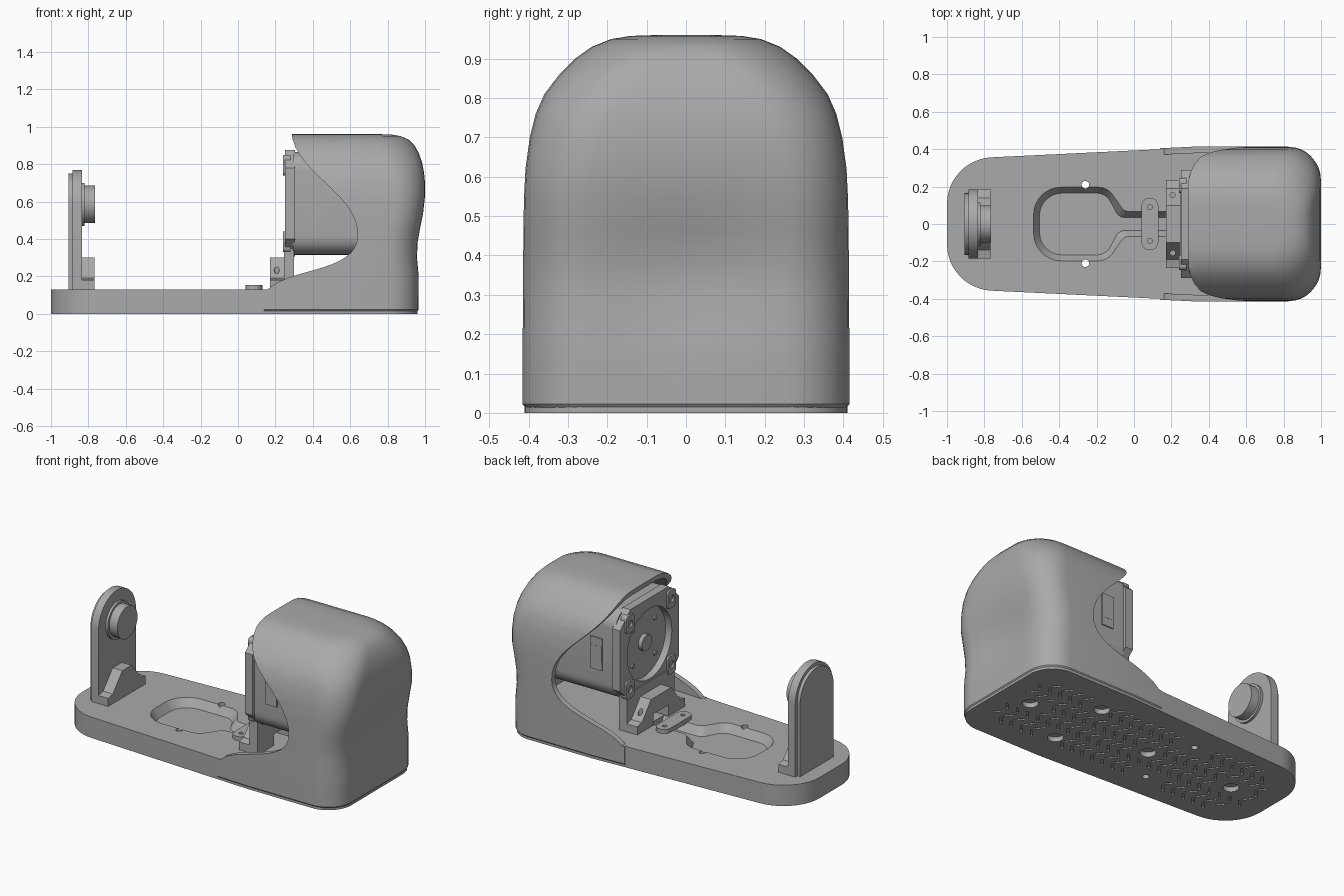
import bpy, bmesh
from math import sin, cos, tan, pi, radians
from mathutils import Vector
from mathutils.geometry import interpolate_bezier

if "Cube" in bpy.data.objects:
    bpy.data.objects.remove(bpy.data.objects["Cube"])


def material(name, rgb):
    m = bpy.data.materials.new(name)
    m.use_nodes = True
    m.diffuse_color = (*rgb, 1)
    m.node_tree.nodes["Principled BSDF"].inputs["Base Color"].default_value = (*rgb, 1)
    return m


GREY = material("plain grey", (0.4, 0.4, 0.4))
parts = []
AXES = {"x": lambda u, v, w: (w, u, v), "y": lambda u, v, w: (u, w, v), "z": lambda u, v, w: (u, v, w)}


def finish(name, bm):
    bmesh.ops.recalc_face_normals(bm, faces=bm.faces)
    me = bpy.data.meshes.new(name)
    bm.to_mesh(me)
    bm.free()
    ob = bpy.data.objects.new(name, me)
    bpy.context.collection.objects.link(ob)
    me.materials.append(GREY)
    parts.append(ob)
    return ob


def add_prism(bm, pts, axis, a, b, start_pts=None):
    # extruded polygon, optionally tapering from another outline
    place = AXES[axis]
    lo = [bm.verts.new(place(p[0], p[1], a)) for p in (start_pts or pts)]
    hi = [bm.verts.new(place(p[0], p[1], b)) for p in pts]
    n = len(pts)
    bm.faces.new(lo[::-1])
    bm.faces.new(hi)
    for i in range(n):
        j = (i + 1) % n
        bm.faces.new((lo[i], lo[j], hi[j], hi[i]))


def prism(name, pts, axis, a, b, start_pts=None):
    bm = bmesh.new()
    add_prism(bm, pts, axis, a, b, start_pts)
    return finish(name, bm)


def circle(u, v, r, n=32):
    return [(u + r * cos(2 * pi * i / n), v + r * sin(2 * pi * i / n)) for i in range(n)]


def box(u0, u1, v0, v1):
    return [(u0, v0), (u1, v0), (u1, v1), (u0, v1)]


def rounded(corners, n=8):
    # polygon with a fillet radius at each corner (u, v, r)
    out = []
    for i, (x, y, r) in enumerate(corners):
        p = Vector((x, y))
        if r == 0:
            out.append((x, y))
            continue
        u = (Vector(corners[i - 1][:2]) - p).normalized()
        v = (Vector(corners[(i + 1) % len(corners)][:2]) - p).normalized()
        ang = u.angle(v)
        c = p + (u + v).normalized() * (r / sin(ang / 2))
        d0, d1 = p + u * r / tan(ang / 2) - c, p + v * r / tan(ang / 2) - c
        phi = pi - ang
        for k in range(n + 1):
            w = k / n
            out.append(tuple(c + (d0 * sin((1 - w) * phi) + d1 * sin(w * phi)) / sin(phi)))
    return out


def mirrored(half):
    # closes a half outline across the centre line v = 0
    return half + [(u, -v, r) for u, v, r in reversed(half)]


def apply(ob, mod):
    bpy.context.view_layer.objects.active = ob
    bpy.ops.object.modifier_apply(modifier=mod.name)


def cut(ob, *cutters):
    for c in cutters:
        mod = ob.modifiers.new("cut", "BOOLEAN")
        mod.operation, mod.solver, mod.object = "DIFFERENCE", "EXACT", c
        apply(ob, mod)
        parts.remove(c)
        bpy.data.objects.remove(c)


# Base plate with cable pocket, screw holes and tread grooves
base = prism("base_plate", rounded(mirrored([(-1, .345, .25), (.35, .41, .5), (.96, .41, .16)]), 12), "z", 0, .13)
rim = rounded(mirrored([(-.54, .2, .15), (-.14, .2, .1), (-.05, .07, .05), (.2, .07, 0)]))
floor = rounded(mirrored([(-.505, .165, .12), (-.15, .165, .08), (-.08, .035, .05), (.2, .035, 0)]))
cut(base, prism("pocket", [(u, v) for u, v in rim], "z", .08, .135, floor))
for s in (-1, 1):
    cut(base, prism("screw_hole", circle(-.26, .21 * s, .02, 16), "z", -.1, .2))
for x, y in ((-.7, 0), (-.1, 0), (.4, .2), (.4, -.2), (.75, 0)):
    cut(base, prism("foot_recess", circle(x, y, .045, 24), "z", -.02, .03))

grooves = bmesh.new()
for row in range(24):
    x = -.86 + .073 * row
    for k in range(-5, 5):
        y, lean = .07 * k + .035, .02 * (-1) ** k
        limit = .31 - max(0, -x - .68) * .9 - max(0, x - .75)
        near_recess = any(abs(x - px) < .09 and abs(y - py) < .08
                          for px, py in ((-.7, 0), (-.1, 0), (.4, .2), (.4, -.2), (.75, 0), (-.26, .21), (-.26, -.21)))
        if abs(y) < limit and not near_recess:
            add_prism(grooves, [(x - lean, y - .025), (x - lean + .016, y - .025),
                                (x + lean + .016, y + .025), (x + lean, y + .025)], "z", -.02, .012)
cut(base, finish("tread_grooves", grooves))

# Hood: rounded outlines lofted upwards, hollowed, then opened at the front
levels = [(.006, .402, .953, .15), (.022, .415, .965, .16), (.13, .415, .966, .16), (.2, .415, .966, .16),
          (.3, .414, .957, .16), (.38, .414, .96, .16), (.46, .413, .974, .16), (.54, .412, .99, .16),
          (.62, .408, .999, .17), (.7, .397, 1, .18), (.76, .382, .994, .19), (.81, .36, .984, .2),
          (.86, .322, .966, .2), (.9, .282, .944, .2), (.93, .24, .915, .18), (.95, .19, .87, .15),
          (.958, .14, .82, .11), (.96, .08, .77, .06)]
bm = bmesh.new()
rings = []
for z, w, x, r in levels:
    half = [(.14, w - .01), (.35, w)]
    half += [(x - r + r * sin(t * pi / 16), w - r + r * cos(t * pi / 16)) for t in range(9)]
    dent = .02 * sin(pi * (z - .14) / .42) if .14 < z < .56 else 0
    half += [(x - dent * sin(pi / 2 * (1 - f)), (w - r) * f) for f in (.66, .33)]
    outline = half + [(x - dent, 0)] + [(u, -v) for u, v in reversed(half)]
    rings.append([bm.verts.new((u, v, z)) for u, v in outline])
for a, b in zip(rings, rings[1:]):
    for i in range(len(a) - 1):
        bm.faces.new((a[i + 1], a[i], b[i], b[i + 1]))
bm.faces.new(rings[-1][::-1])
hood = finish("hood", bm)
if max(hood.data.polygons, key=lambda p: p.center.z).normal.z < 0:
    hood.data.flip_normals()
shell = hood.modifiers.new("shell", "SOLIDIFY")
shell.thickness, shell.offset = .035, -1
apply(hood, shell)
curve = interpolate_bezier(*[Vector(p) for p in ((.285, .975), (.30, .75), (.64, .65), (.64, .42))], 16)
curve += interpolate_bezier(*[Vector(p) for p in ((.64, .42), (.64, .22), (.28, .25), (.16, .131))], 16)[1:]
cut(hood, prism("opening", [(p[0], p[1]) for p in curve] + [(-.1, .131), (-.1, 1.1), (.285, 1.1)], "y", -1, 1))

# Cable clip with its two screw holes
clip = prism("cable_clip", rounded(mirrored([(.04, .14, .044), (.13, .14, .044)])), "z", .125, .155)
for s in (-1, 1):
    cut(clip, prism("clip_hole", circle(.085, .09 * s, .013, 16), "z", .1, .2))

# Motor body, rear stub and side clips
ZC = .59
prism("motor_body", rounded([(u, v + ZC, .1) for u, v in box(-.275, .275, -.275, .275)]), "x", .295, .8)
face_hub = prism("motor_hub", circle(0, ZC, .05), "x", .27, .3)
for s in (-1, 1):
    prism("side_label", box(.385, .465, .49, .69), "y", *sorted((.274 * s, .282 * s)))
    prism("side_catch", box(.385, .465, .54, .64), "y", *sorted((.274 * s, .283 * s)))

# Motor mounting plate: chamfered frame with a round opening and corner lugs
k = .19
frame = prism("motor_frame", [(-.29, ZC - k), (-k, ZC - .285), (k, ZC - .285), (.29, ZC - k),
                              (.29, ZC + k), (k, ZC + .285), (-k, ZC + .285), (-.29, ZC + k)], "x", .252, .305)
cut(frame, prism("bore", circle(0, ZC, .22, 48), "x", .1, .297))
for sy in (-1, 1):
    for sz in (-1, 1):
        y, z = .205 * sy, ZC + .205 * sz
        lug = prism("corner_lug", rounded([(u, v, .02) for u, v in box(y - .04, y + .04, z - .055, z + .055)], 4), "x", .24, .28)
        cut(lug, prism("lug_hole", circle(y, z, .022, 16), "x", .2, .275))
        prism("motor_screw", circle(.11 * sy, ZC + .11 * sz, .014, 12), "x", .285, .3)

# Pedestal under the motor with a cable opening
pedestal = prism("motor_pedestal", box(-.235, .235, .125, .36), "x", .245, .3)
gusset = [(-.235, .125), (.235, .125), (.235, .18), (.19, .19), (.1, .3), (-.1, .3), (-.19, .19), (-.235, .18)]
foot = prism("motor_foot", gusset, "x", .172, .25)
for ob in (pedestal, foot):
    cut(ob, prism("cable_opening", box(-.075, .075, .1, .2), "x", .1, .4))
for s in (-1, 1):
    cut(foot, prism("foot_hole", circle(.207, .155 * s, .014, 16), "z", .14, .4))

# Far support: round-topped upright, bearing boss and gusset foot
prism("upright", [(-.185, .125), (.185, .125)] + [(.185 * cos(pi * i / 24), .585 + .185 * sin(pi * i / 24)) for i in range(25)],
      "x", -.885, -.835)
prism("upright_back_rim", [(-.165, .125), (.165, .125)] + [(.165 * cos(pi * i / 24), .585 + .165 * sin(pi * i / 24)) for i in range(25)],
      "x", -.905, -.884)
prism("bearing_collar", circle(0, .585, .115, 40), "x", -.836, -.82)
prism("bearing_boss", circle(0, .585, .1, 40), "x", -.83, -.765)
prism("upright_foot", [(-.185, .125), (.185, .125), (.185, .18), (.14, .19), (.045, .3), (-.045, .3), (-.14, .19), (-.185, .18)],
      "x", -.836, -.768)

# Smooth the curved faces and keep the hard edges
bpy.ops.object.select_all(action="DESELECT")
for ob in parts:
    ob.select_set(True)
bpy.context.view_layer.objects.active = hood
bpy.ops.object.shade_smooth_by_angle(angle=radians(32))
